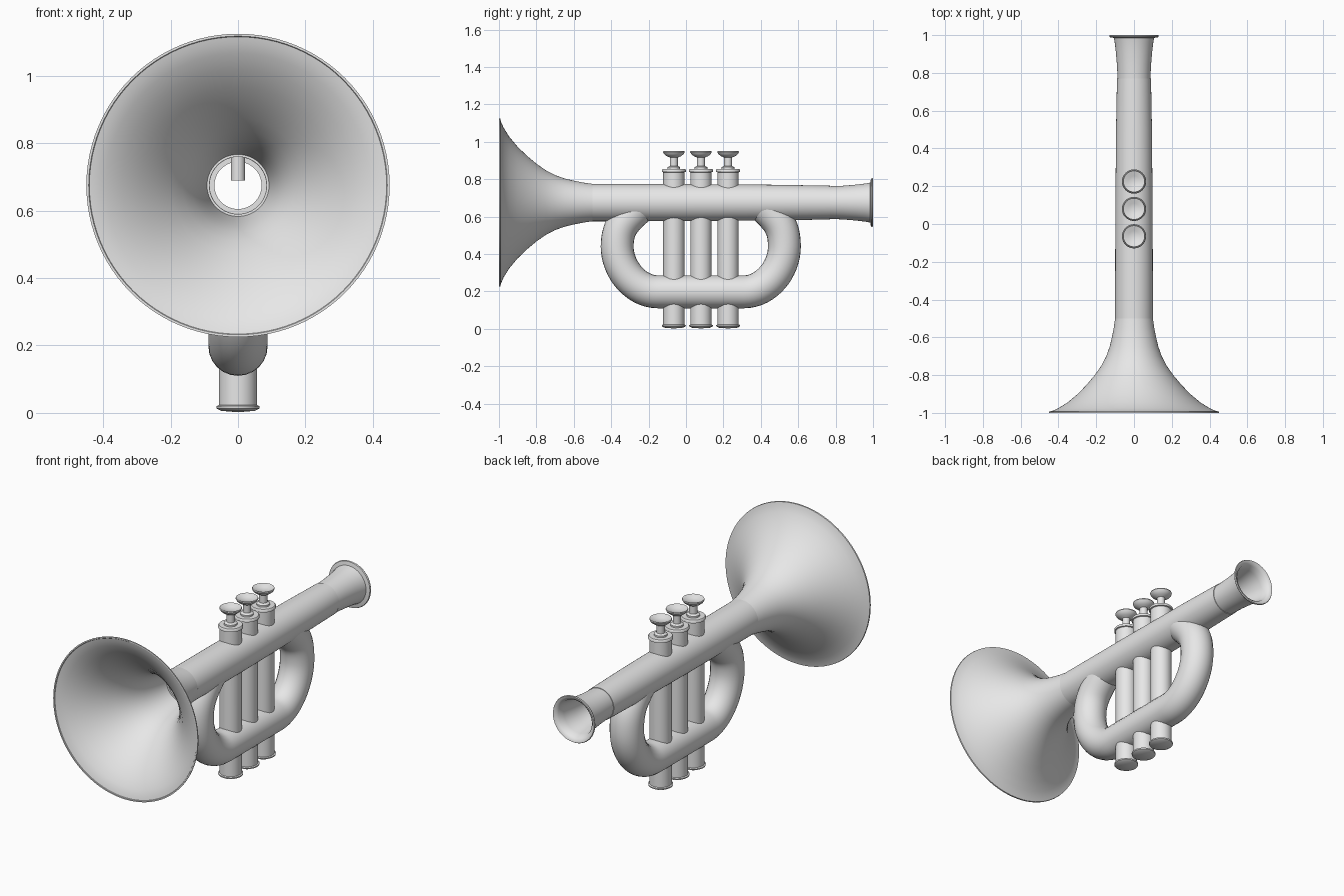
import bpy, bmesh, math
from mathutils import Vector, Matrix

if "Cube" in bpy.data.objects:
    bpy.data.objects.remove(bpy.data.objects["Cube"])

AXIS_Z = 0.675          # height of the main tube's centre line
VALVE_Y = (-0.065, 0.08, 0.225)

metal = bpy.data.materials.new("plain_grey")
metal.use_nodes = True
metal.diffuse_color = (0.8, 0.8, 0.8, 1)
metal.node_tree.nodes["Principled BSDF"].inputs["Base Color"].default_value = (0.8, 0.8, 0.8, 1)


def add_mesh(name, bm):
    bmesh.ops.remove_doubles(bm, verts=bm.verts, dist=1e-5)
    bmesh.ops.recalc_face_normals(bm, faces=bm.faces)
    mesh = bpy.data.meshes.new(name)
    bm.to_mesh(mesh)
    bm.free()
    mesh.materials.append(metal)
    obj = bpy.data.objects.new(name, mesh)
    bpy.context.collection.objects.link(obj)
    return obj


def lathe(name, profile, matrix, closed=False, steps=48):
    """Spin (radius, height) points around the local z axis."""
    bm = bmesh.new()
    verts = [bm.verts.new((r, 0, h)) for r, h in profile]
    pairs = list(zip(verts, verts[1:]))
    if closed:
        pairs.append((verts[-1], verts[0]))
    edges = [bm.edges.new(p) for p in pairs]
    bmesh.ops.spin(bm, geom=verts + edges, cent=(0, 0, 0), axis=(0, 0, 1),
                   angle=math.tau, steps=steps, use_merge=True)
    bm.transform(matrix)
    return add_mesh(name, bm)


def activate(obj):
    bpy.ops.object.select_all(action='DESELECT')
    obj.select_set(True)
    bpy.context.view_layer.objects.active = obj


def finish(obj):
    activate(obj)
    bpy.ops.object.shade_smooth_by_angle(angle=math.radians(40))


def cut_bore(obj, cutter):
    activate(obj)
    mod = obj.modifiers.new("bore", 'BOOLEAN')
    mod.operation = 'DIFFERENCE'
    mod.solver = 'EXACT'
    mod.object = cutter
    bpy.ops.object.modifier_apply(modifier=mod.name)


# local z runs along +y, from the bell to the mouthpiece
along = Matrix.Translation((0, 0, AXIS_Z)) @ Matrix.Rotation(-math.pi / 2, 4, 'X')

# Flared bell
flare = [(0.1, -0.5), (0.107, -0.55), (0.117, -0.6), (0.129, -0.65), (0.147, -0.7),
         (0.173, -0.75), (0.208, -0.8), (0.25, -0.85), (0.298, -0.9), (0.352, -0.945),
         (0.4, -0.975), (0.43, -0.988), (0.449, -0.993)]
inside = [(r - 0.008, h - 0.004) for r, h in reversed(flare)]
bell = lathe("bell", flare + [(0.45, -1), (0.443, -1)] + inside, along, True, 96)

# Hollow main tube
main_tube = lathe("main_tube", [(0.1, -0.5), (0.099, 0), (0.095, 0.5), (0.09, 0.77),
                                (0.084, 0.77), (0.085, -0.5)], along, True, 64)

# Mouthpiece with a rolled rim
mouthpiece = lathe("mouthpiece", [(0.087, 0.77), (0.09, 0.84), (0.096, 0.91), (0.102, 0.96),
                                  (0.107, 0.985), (0.128, 0.989), (0.131, 0.995), (0.128, 1),
                                  (0.118, 0.998), (0.104, 0.985), (0.095, 0.95), (0.084, 0.87),
                                  (0.07, 0.77)], along, True, 64)

# Helper that keeps the inside of the main tube clear
cutter = lathe("bore_cutter", [(0, -0.6), (0.092, -0.6), (0.092, 0.8), (0, 0.8)], along)
cutter.hide_render = True

# Looped tube below: each point is y, z and the tangent handle
curve = bpy.data.curves.new("loop_path", 'CURVE')
curve.dimensions = '3D'
curve.bevel_depth = 0.088
curve.bevel_resolution = 10
curve.resolution_u = 16
curve.use_fill_caps = True
path = [(-0.24, 0.66, -0.07, -0.07), (-0.368, 0.44, 0, -0.12), (-0.15, 0.198, 0.12, 0),
        (0.31, 0.198, 0.12, 0), (0.526, 0.44, 0, 0.12), (0.41, 0.66, -0.07, 0.07)]
spline = curve.splines.new('BEZIER')
spline.bezier_points.add(len(path) - 1)
for point, (y, z, dy, dz) in zip(spline.bezier_points, path):
    point.handle_left_type = point.handle_right_type = 'FREE'
    point.co = Vector((0, y, z))
    point.handle_left = Vector((0, y - dy, z - dz))
    point.handle_right = Vector((0, y + dy, z + dz))
guide = bpy.data.objects.new("loop_guide", curve)
bpy.context.collection.objects.link(guide)
bpy.context.view_layer.update()
swept = guide.evaluated_get(bpy.context.evaluated_depsgraph_get()).to_mesh()
bm = bmesh.new()
bm.from_mesh(swept)
bpy.data.objects.remove(guide)
loop_tube = add_mesh("loop_tube", bm)
cut_bore(loop_tube, cutter)

parts = [bell, main_tube, mouthpiece, loop_tube]

# Three valves: lower casing with end cap, upper casing with collar, stem with finger button
lower = [(0, 0.002), (0.05, 0.006), (0.063, 0.013), (0.064, 0.02), (0.057, 0.023),
         (0.057, 0.65), (0, 0.65)]
upper = [(0, 0.72), (0.057, 0.72), (0.057, 0.837), (0.064, 0.839), (0.064, 0.85),
         (0.06, 0.855), (0, 0.855)]
stem = [(0, 0.69), (0.021, 0.69), (0.021, 0.85), (0.034, 0.85), (0.034, 0.864),
        (0.021, 0.871), (0.021, 0.916), (0.038, 0.923), (0.052, 0.934), (0.058, 0.945),
        (0.056, 0.95), (0.05, 0.949), (0.03, 0.939), (0, 0.935)]
for i, y in enumerate(VALVE_Y, 1):
    place = Matrix.Translation((0, y, 0))
    for name, profile in (("lower_casing", lower), ("upper_casing", upper)):
        casing = lathe(f"{name}_{i}", profile, place)
        cut_bore(casing, cutter)
        parts.append(casing)
    parts.append(lathe(f"valve_stem_{i}", stem, place))

bpy.data.objects.remove(cutter)
for part in parts:
    finish(part)
